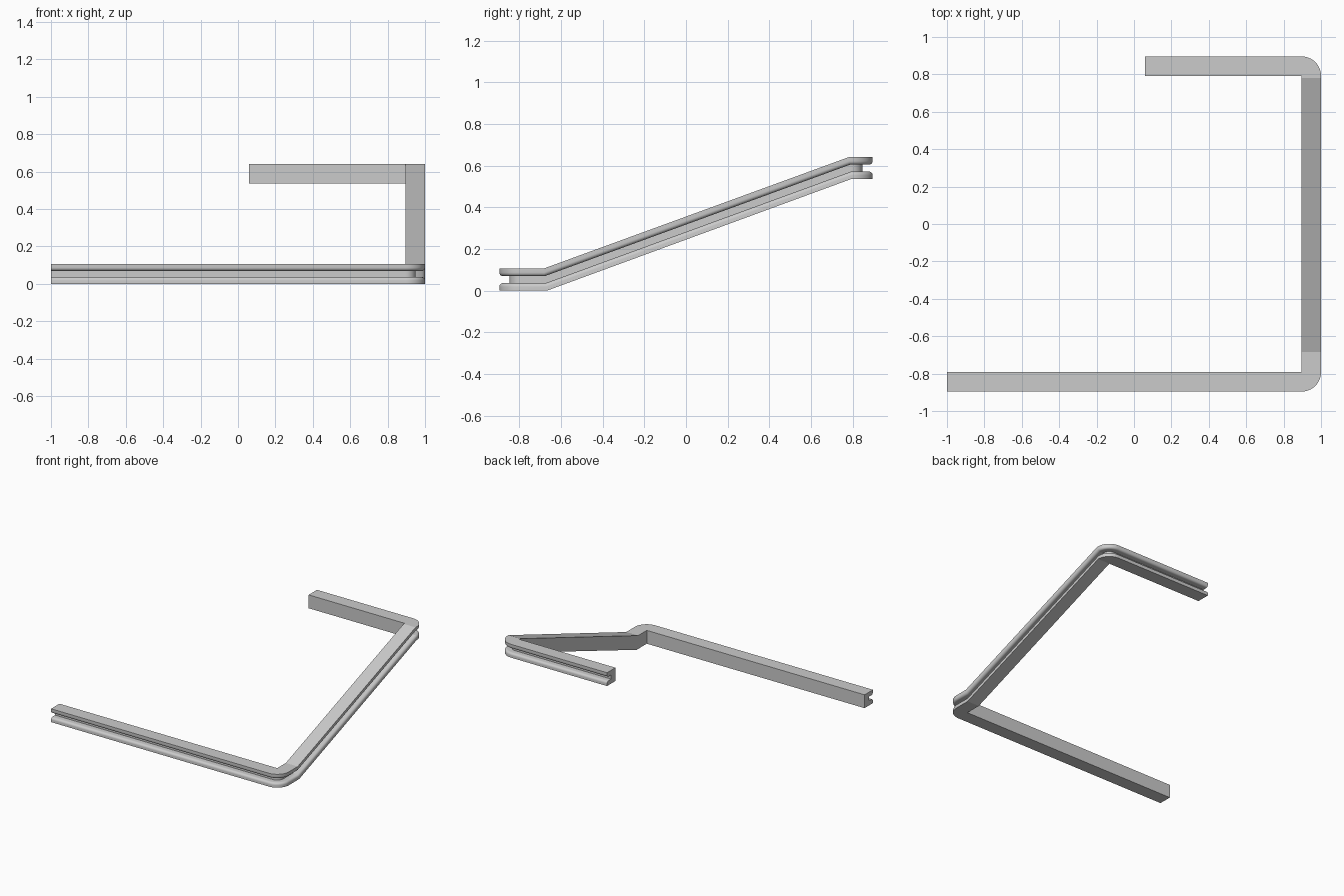
import bpy, bmesh, math

if "Cube" in bpy.data.objects:
    bpy.data.objects.remove(bpy.data.objects["Cube"])

W, H = 0.104, 0.105            # rail width and height
IX, IY = 0.896, 0.792          # inner corners of the bend
RISE = 0.535                   # height gained along the sloped side
MITRE = math.tan(math.atan(RISE / 1.465) / 2)

# Cross-section (outward distance, height): block with a rounded-lip slot
R = 0.018
lower = [(0, 0), (W, 0)]
for i in range(6):
    a = math.radians(90 * i / 5)
    lower.append((W - R + R * math.cos(a), 0.036 - R + R * math.sin(a)))
lower.append((0.054, 0.036))
upper = [(s, H - h) for s, h in reversed(lower)]
profile = lower + upper

# Stations along the path: (x, y, z, outward angle, mitred?)
stations = [(-1, -IY, 0, -90, False)]
N = 12
stations += [(IX, -IY, 0, -90 + 90 * i / N, False) for i in range(N + 1)]
stations += [(IX, -0.685, 0, 0, True), (IX, 0.78, RISE, 0, True)]
stations += [(IX, IY + 0.008, RISE, 90 * i / N, False) for i in range(N + 1)]
stations += [(0.06, IY, RISE, 90, False)]

# Keep both back stations on the same inner line
stations = [(x, IY if y > IY else y, z, a, m) for x, y, z, a, m in stations]

bm = bmesh.new()
rings = []
for x, y, z, ang, mitred in stations:
    c, s = math.cos(math.radians(ang)), math.sin(math.radians(ang))
    ring = []
    for d, h in profile:
        shift = (H - h) * MITRE if mitred else 0
        # the lower kink may not run past the back corner
        yy = min(y + d * s + shift, IY) if mitred else y + d * s
        ring.append(bm.verts.new((x + d * c, yy, z + h)))
    rings.append(ring)

# Skin between stations and close both ends
n = len(profile)
for a, b in zip(rings, rings[1:]):
    for i in range(n):
        j = (i + 1) % n
        bm.faces.new((a[i], a[j], b[j], b[i]))
bm.faces.new(rings[0])
bm.faces.new(rings[-1])
bmesh.ops.remove_doubles(bm, verts=bm.verts, dist=1e-5)
bmesh.ops.recalc_face_normals(bm, faces=bm.faces)

mesh = bpy.data.meshes.new("slotted_rail")
bm.to_mesh(mesh)
bm.free()
rail = bpy.data.objects.new("slotted_rail", mesh)
bpy.context.collection.objects.link(rail)
bpy.context.view_layer.objects.active = rail
rail.select_set(True)
bpy.ops.object.shade_smooth_by_angle(angle=math.radians(20))
